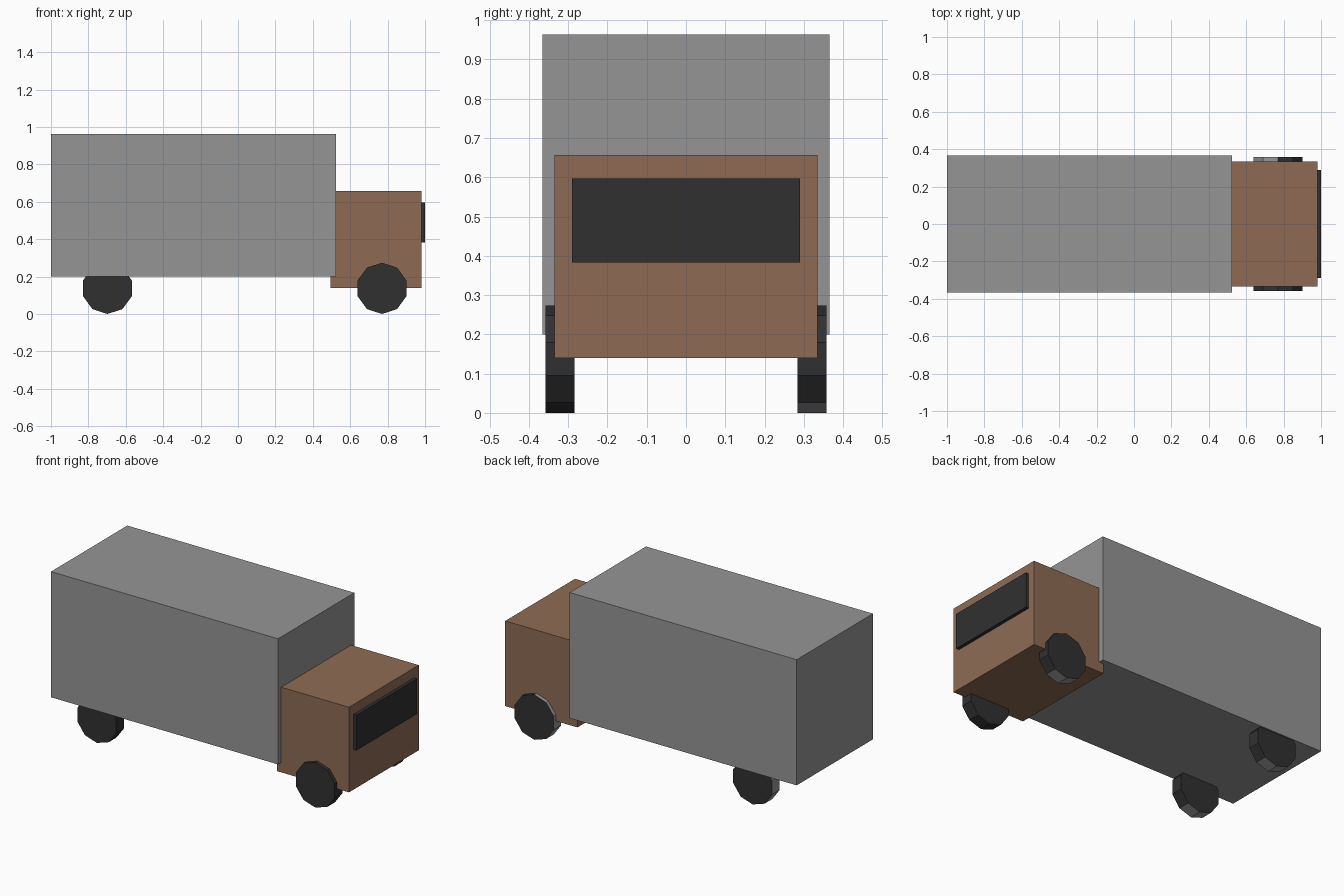
import bpy
import math
from mathutils import Matrix

cube = bpy.data.objects.get("Cube")
if cube:
    bpy.data.objects.remove(cube, do_unlink=True)


def material(name, colour):
    mat = bpy.data.materials.new(name)
    mat.use_nodes = True
    mat.diffuse_color = (*colour, 1)
    mat.node_tree.nodes["Principled BSDF"].inputs["Base Color"].default_value = (*colour, 1)
    return mat


grey = material("cargo grey", (0.30, 0.30, 0.305))
brown = material("cab brown", (0.27, 0.148, 0.088))
black = material("rubber black", (0.03, 0.03, 0.03))


def box(name, low, high, mat):
    """Box between two opposite corners."""
    centre = [(a + b) / 2 for a, b in zip(low, high)]
    size = [b - a for a, b in zip(low, high)]
    bpy.ops.mesh.primitive_cube_add(size=1, location=centre)
    obj = bpy.context.object
    obj.name = name
    obj.data.transform(Matrix.Diagonal((*size, 1)))
    obj.data.materials.append(mat)
    return obj


def wheel(name, x, y, grey_tread):
    """Ten-sided wheel with a corner at the bottom."""
    radius = 0.137
    bpy.ops.mesh.primitive_cylinder_add(vertices=10, radius=radius, depth=0.073,
                                        location=(x, y, radius))
    obj = bpy.context.object
    obj.name = name
    obj.data.transform(Matrix.Rotation(math.pi / 2, 4, "X"))
    obj.data.materials.append(black)
    obj.data.materials.append(grey)
    # Rear half of the tread and its lowest facet are bare grey
    for face in obj.data.polygons:
        n = face.normal
        if grey_tread and abs(n.y) < 0.5 and (n.x < -0.1 or n.z < -0.9):
            face.material_index = 1
    return obj


# Body
box("cargo_box", (-1, -0.366, 0.2), (0.525, 0.366, 0.963), grey)
box("cab", (0.495, -0.335, 0.14), (0.98, 0.335, 0.657), brown)
box("windscreen", (0.97, -0.29, 0.383), (1, 0.29, 0.597), black)

# Wheels
for end, x in (("front", 0.77), ("rear", -0.698)):
    for side, sign in (("right", -1), ("left", 1)):
        wheel(f"{end}_wheel_{side}", x, sign * 0.321, end == "rear" or sign > 0)
